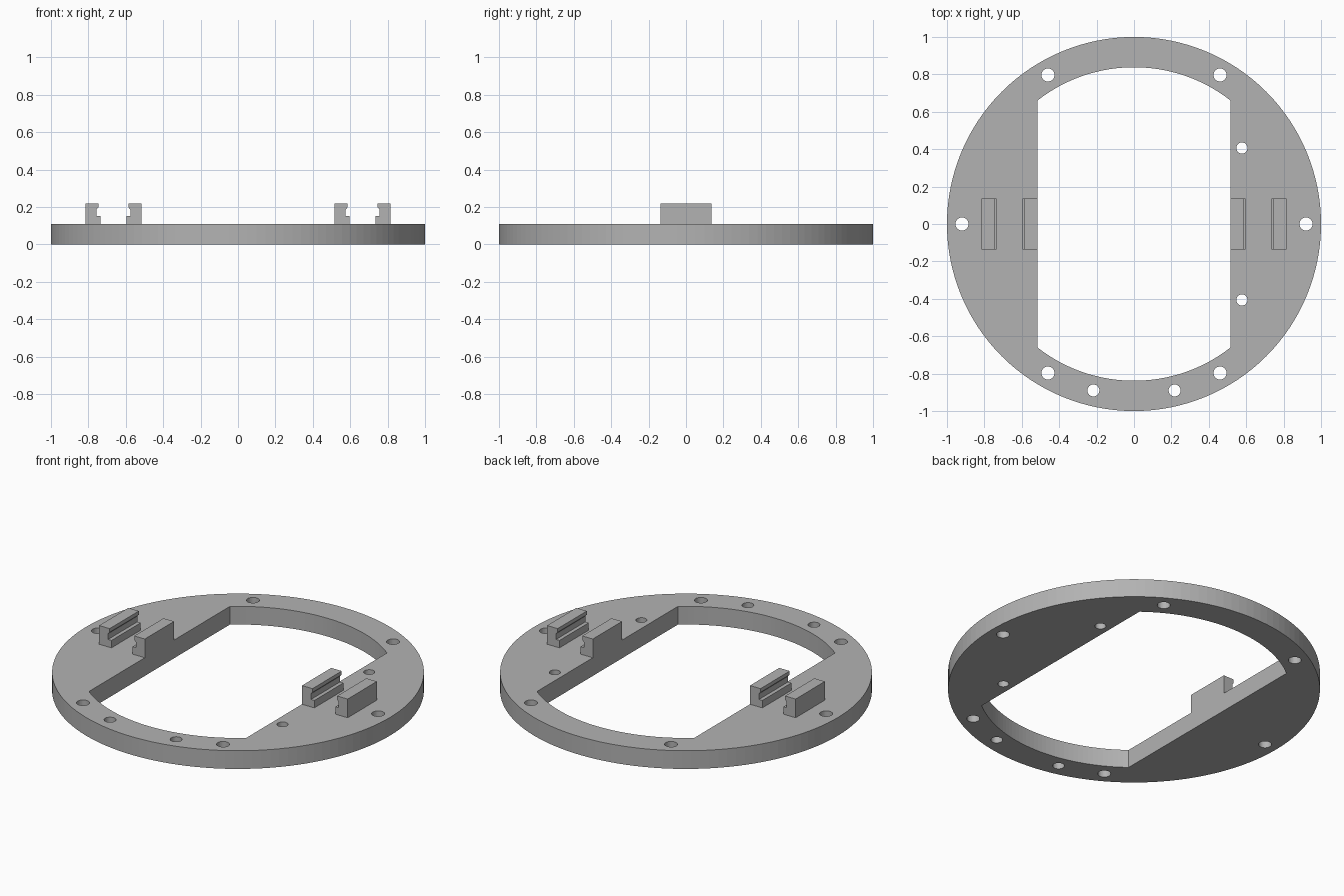
import bpy
import bmesh
from math import acos, cos, pi, radians, sin
from mathutils import Vector

old = bpy.data.objects.get("Cube")
if old:
    bpy.data.objects.remove(old, do_unlink=True)

PLATE_H = 0.108
OPEN_X = 0.516
OPEN_R = 0.838
BOLT_R = 0.92
RAIL_HALF = 0.137

grey = bpy.data.materials.new("plain grey")
grey.use_nodes = True
colour = (0.45, 0.45, 0.45, 1)
grey.diffuse_color = colour
grey.node_tree.nodes["Principled BSDF"].inputs["Base Color"].default_value = colour


def prism(name, outline, shift):
    """Extrude a closed outline of 3D points along a vector."""
    bm = bmesh.new()
    face = bm.faces.new([bm.verts.new(p) for p in outline])
    ext = bmesh.ops.extrude_face_region(bm, geom=[face])
    verts = [v for v in ext["geom"] if isinstance(v, bmesh.types.BMVert)]
    bmesh.ops.translate(bm, verts=verts, vec=Vector(shift))
    bmesh.ops.recalc_face_normals(bm, faces=bm.faces)
    mesh = bpy.data.meshes.new(name)
    bm.to_mesh(mesh)
    bm.free()
    mesh.materials.append(grey)
    obj = bpy.data.objects.new(name, mesh)
    bpy.context.collection.objects.link(obj)
    return obj


def arc(r, start, end, n, z, cx=0, cy=0):
    angles = [start + (end - start) * i / n for i in range(n + 1)]
    return [(cx + r * cos(a), cy + r * sin(a), z) for a in angles]


def circle(r, n, z, cx=0, cy=0):
    return arc(r, 0, 2 * pi, n, z, cx, cy)[:-1]


# Round plate
plate = prism("ring_plate", circle(1, 128, 0), (0, 0, PLATE_H))

# Central opening: two straight sides joined by arcs
corner = acos(OPEN_X / OPEN_R)
opening = (arc(OPEN_R, corner, pi - corner, 40, -0.1)
           + arc(OPEN_R, pi + corner, 2 * pi - corner, 40, -0.1))
cutters = [prism("opening_cutter", opening, (0, 0, 0.4))]

# Screw holes: on the bolt circle, plus a pair beside the opening
holes = [(BOLT_R * cos(radians(a)), BOLT_R * sin(radians(a)), 0.035)
         for a in range(0, 360, 60)]
holes += [(s * 0.217, -0.89, 0.032) for s in (-1, 1)]
holes += [(0.577, s * 0.406, 0.03) for s in (-1, 1)]
for x, y, r in holes:
    cutters.append(prism("hole_cutter", circle(r, 32, -0.1, x, y), (0, 0, 0.4)))

for cutter in cutters:
    mod = plate.modifiers.new("cut", "BOOLEAN")
    mod.operation = "DIFFERENCE"
    mod.solver = "EXACT"
    mod.object = cutter

# Bake the cuts and drop the cutters
bpy.context.view_layer.update()
graph = bpy.context.evaluated_depsgraph_get()
cut_mesh = bpy.data.meshes.new_from_object(plate.evaluated_get(graph))
plate.modifiers.clear()
plate.data = cut_mesh
for cutter in cutters:
    bpy.data.objects.remove(cutter, do_unlink=True)

# Grooved clip rails: (distance from back face, height)
profile = [(0, PLATE_H), (0.081, PLATE_H), (0.081, 0.152), (0.059, 0.152),
           (0.059, 0.186), (0.069, 0.197), (0.069, 0.219), (0, 0.219)]
for side, s in (("left", 1), ("right", -1)):
    for place, back, d in (("inner", OPEN_X, 1), ("outer", 0.816, -1)):
        outline = [(s * (back + d * u), -RAIL_HALF, z) for u, z in profile]
        prism(f"{side}_{place}_rail", outline, (0, 2 * RAIL_HALF, 0))
